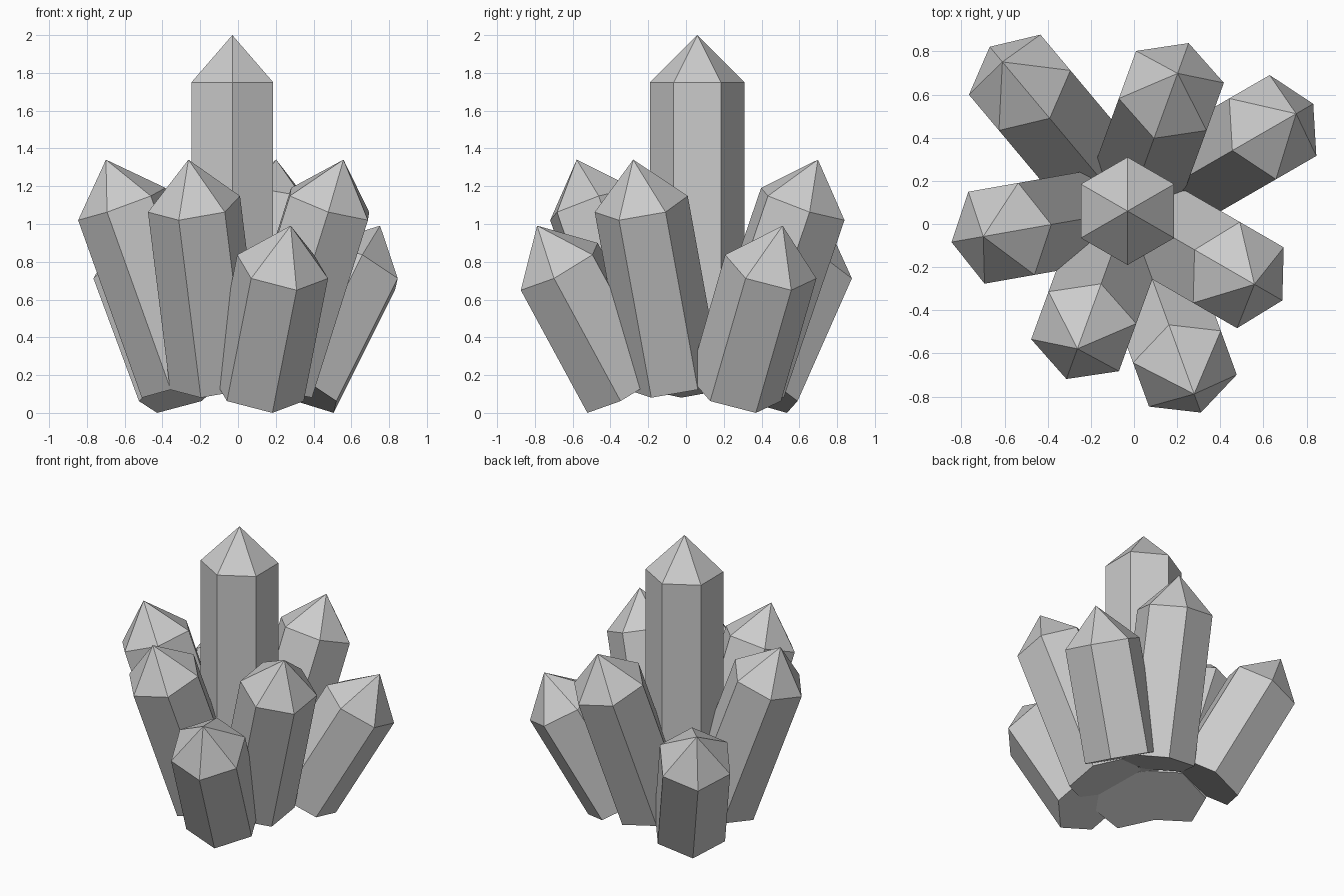
import bpy, bmesh
from math import radians, cos, sin, tau
from mathutils import Matrix

if "Cube" in bpy.data.objects:
    bpy.data.objects.remove(bpy.data.objects["Cube"])

RADIUS, CAP = 0.25, 0.25      # shared crystal radius and point height
CX, CY = -0.03, 0.06          # centre of the cluster


def crystal(name, shaft, angle, tilt, offset, base_z):
    """Six-sided prism with a pointed tip, leaning outward along angle."""
    bm = bmesh.new()
    rings = [[bm.verts.new((RADIUS * cos(i * tau / 6), RADIUS * sin(i * tau / 6), z))
              for i in range(6)] for z in (0, shaft)]
    low, high = rings
    tip = bm.verts.new((0, 0, shaft + CAP))
    bm.faces.new(low[::-1])
    for i in range(6):
        j = (i + 1) % 6
        bm.faces.new((low[i], low[j], high[j], high[i]))
        bm.faces.new((high[i], high[j], tip))
    a = radians(angle)
    bm.transform(Matrix.Translation((CX + offset * cos(a), CY + offset * sin(a), base_z))
                 @ Matrix.Rotation(a, 4, 'Z')
                 @ Matrix.Rotation(radians(tilt), 4, 'Y'))
    mesh = bpy.data.meshes.new(name)
    bm.to_mesh(mesh)
    bm.free()
    bpy.context.collection.objects.link(bpy.data.objects.new(name, mesh))


# Upright central crystal
crystal("central_crystal", 1.5, 90, 0, 0, 0.25)

# Medium crystals, leaning 20 degrees
for n, ang in enumerate((70, -30, -110, -170), 1):
    crystal(f"medium_crystal_{n}", 1.0, ang, 20, 0.252, 0.166)

# Short crystals, leaning 30 degrees
for n, ang in enumerate((130, 30, -70), 1):
    crystal(f"short_crystal_{n}", 0.75, ang, 30, 0.403, 0.125)
